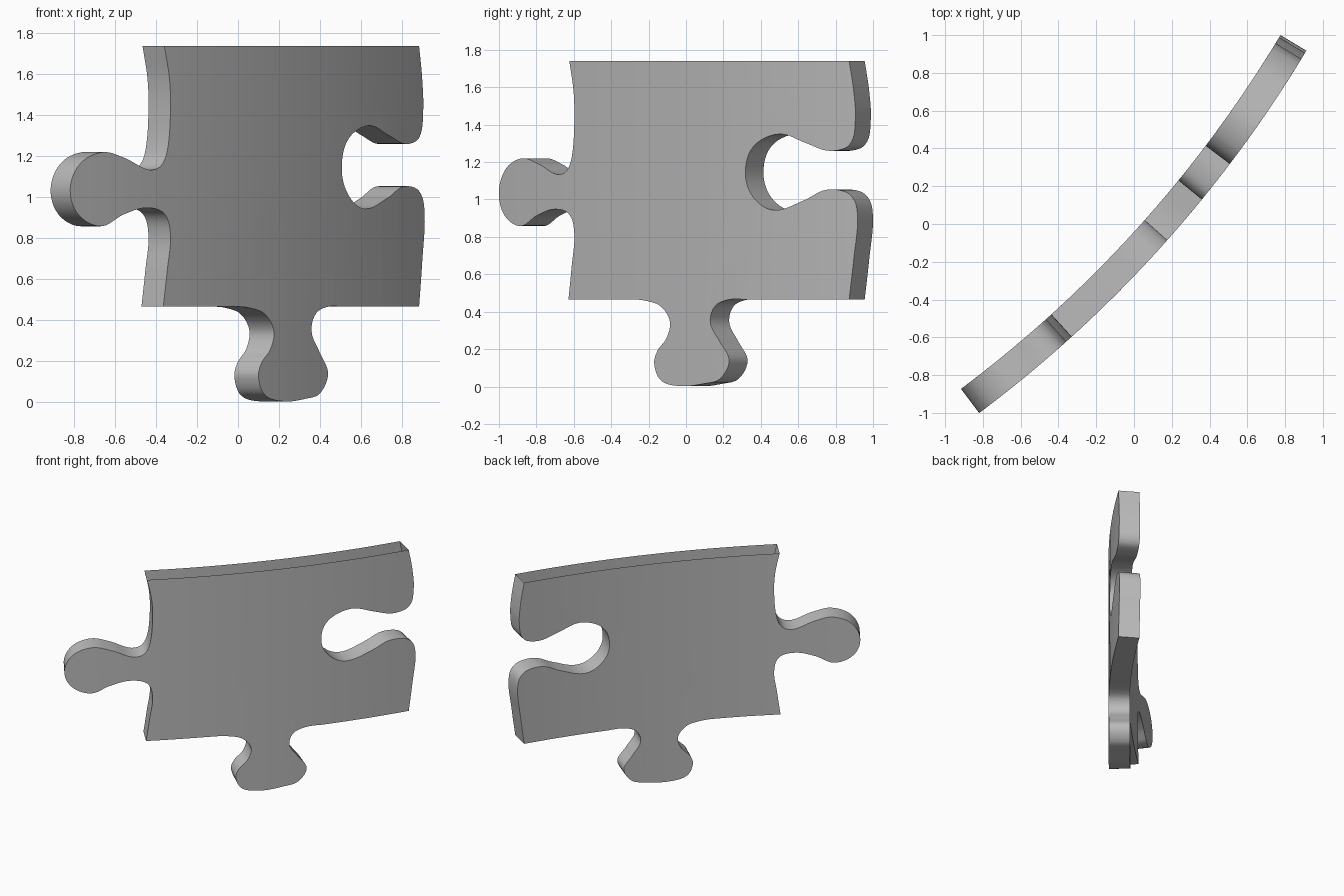
import bpy
import bmesh
from math import sqrt
from mathutils import Vector
from mathutils.geometry import interpolate_bezier

if "Cube" in bpy.data.objects:
    bpy.data.objects.remove(bpy.data.objects["Cube"], do_unlink=True)

# The sheet is bent round a vertical axis
CENTRE_X, CENTRE_Y, RADIUS = -4.825, 4.358, 6.69
THICKNESS = 0.16
TOP, BOTTOM = 1.74, 0.465

# Front outline as (x, z), one smooth run per side, corner to corner
left_side = [(-.36, TOP), (-.335, 1.58), (-.33, 1.42), (-.345, 1.23), (-.38, 1.15),
             (-.44, 1.135), (-.55, 1.19), (-.66, 1.22), (-.77, 1.165), (-.82, 1.04),
             (-.78, .915), (-.67, .858), (-.56, .915), (-.45, .948), (-.36, .92),
             (-.33, .81), (-.345, .65), (-.365, BOTTOM)]
bottom_side = [(-.365, BOTTOM), (.0, BOTTOM), (.06, .458), (.13, .43), (.175, .35),
               (.16, .26), (.115, .19), (.1, .12), (.135, .03), (.23, .002),
               (.33, .015), (.4, .04), (.44, .14), (.4, .24), (.36, .34),
               (.38, .43), (.44, .465), (.52, BOTTOM), (.885, BOTTOM)]
right_side = [(.885, BOTTOM), (.9, .68), (.912, .92), (.885, 1.03), (.81, 1.052),
              (.73, .995), (.62, .943), (.54, 1.01), (.507, 1.14), (.54, 1.285),
              (.64, 1.35), (.74, 1.3), (.82, 1.26), (.885, 1.29), (.905, 1.42),
              (.9, 1.58), (.885, TOP)]


def smooth_run(points, steps=6):
    """Round curve through the points, without the last one."""
    pts = [Vector((x, 0, z)) for x, z in points]
    last = len(pts) - 1
    tangents = [(pts[min(i + 1, last)] - pts[max(i - 1, 0)]).normalized()
                for i in range(last + 1)]
    run = []
    for i in range(last):
        a, b = pts[i], pts[i + 1]
        reach = (b - a).length / 3
        run += interpolate_bezier(a, a + tangents[i] * reach,
                                  b - tangents[i + 1] * reach, b, steps + 1)[:-1]
    return run


def bend(co):
    """Wrap a flat point onto the cylinder; y is depth behind the front."""
    dx = co.x - CENTRE_X
    dy = -sqrt(RADIUS ** 2 - dx ** 2)
    scale = (RADIUS - co.y) / RADIUS
    return Vector((CENTRE_X + dx * scale, CENTRE_Y + dy * scale, co.z))


# Flat slab from the outline
outline = smooth_run(left_side) + smooth_run(bottom_side) + smooth_run(right_side)
outline.append(Vector((right_side[-1][0], 0, TOP)))
bm = bmesh.new()
front = bm.faces.new([bm.verts.new(p) for p in outline])
extruded = bmesh.ops.extrude_face_region(bm, geom=[front], use_keep_orig=True)["geom"]
for v in extruded:
    if isinstance(v, bmesh.types.BMVert):
        v.co.y += THICKNESS
bmesh.ops.recalc_face_normals(bm, faces=bm.faces)

# Hollow shell: the top rim is open
bm.normal_update()
rim = [f for f in bm.faces if f.normal.z > 0.9 and f.calc_center_median().z > TOP - 0.01]
bmesh.ops.delete(bm, geom=rim, context='FACES_ONLY')

# Vertical strips, then the bend
for i in range(-10, 12):
    bmesh.ops.bisect_plane(bm, geom=bm.verts[:] + bm.edges[:] + bm.faces[:],
                           plane_co=(i * 0.0787, 0, 0), plane_no=(1, 0, 0))
for v in bm.verts:
    v.co = bend(v.co)

mesh = bpy.data.meshes.new("puzzle_piece")
bm.to_mesh(mesh)
bm.free()
piece = bpy.data.objects.new("puzzle_piece", mesh)
bpy.context.collection.objects.link(piece)

# Plain grey
grey = bpy.data.materials.new("grey")
grey.use_nodes = True
colour = (0.5, 0.5, 0.5, 1)
grey.diffuse_color = colour
grey.node_tree.nodes["Principled BSDF"].inputs["Base Color"].default_value = colour
mesh.materials.append(grey)

bpy.ops.object.select_all(action='DESELECT')
piece.select_set(True)
bpy.context.view_layer.objects.active = piece
bpy.ops.object.shade_smooth_by_angle(angle=0.6)
